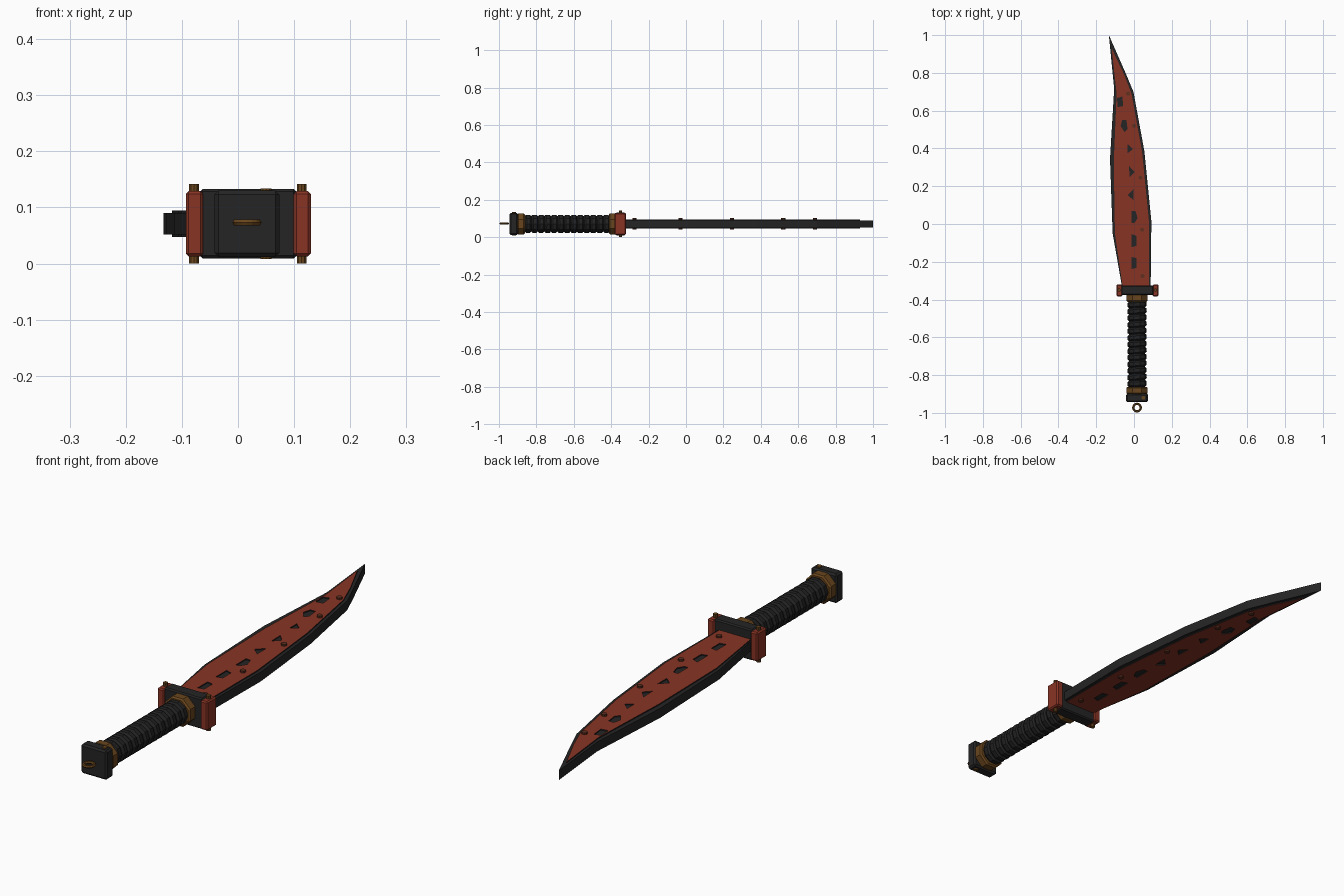
import bpy, bmesh, math
from mathutils import Matrix, Vector

if "Cube" in bpy.data.objects:
    bpy.data.objects.remove(bpy.data.objects["Cube"])

CX, CZ = 0.016, 0.071      # handle axis


def material(name, col):
    m = bpy.data.materials.new(name)
    m.diffuse_color = (*col, 1)
    m.use_nodes = True
    m.node_tree.nodes["Principled BSDF"].inputs["Base Color"].default_value = m.diffuse_color
    return m


RED = material("rust red", (0.25, 0.034, 0.018))
DARK = material("charcoal", (0.018, 0.018, 0.018))
GRIP = material("grip black", (0.016, 0.016, 0.017))
BRASS = material("dark brass", (0.14, 0.06, 0.012))
RIVET = material("rivet brown", (0.11, 0.03, 0.014))


def finish(bm, name, *mats):
    me = bpy.data.meshes.new(name)
    bmesh.ops.recalc_face_normals(bm, faces=bm.faces[:])
    bm.to_mesh(me)
    bm.free()
    ob = bpy.data.objects.new(name, me)
    bpy.context.collection.objects.link(ob)
    for m in mats:
        me.materials.append(m)
    return ob


def box(name, lo, hi, mat, bevel=0.005):
    bm = bmesh.new()
    lo, hi = Vector(lo), Vector(hi)
    bmesh.ops.create_cube(bm, size=1, matrix=Matrix.Translation((lo + hi) / 2)
                          @ Matrix.Diagonal((*(hi - lo), 1)))
    bmesh.ops.bevel(bm, geom=bm.edges[:], offset=bevel, segments=1, affect='EDGES')
    return finish(bm, name, mat)


def drum(name, y0, y1, r, sides, mat, bevel=0.006, tilt=0.0):
    """Prism around the handle axis with chamfered rims."""
    bm = bmesh.new()
    mtx = (Matrix.Translation((CX, (y0 + y1) / 2, CZ)) @ Matrix.Rotation(tilt, 4, 'Z')
           @ Matrix.Rotation(math.pi / 2, 4, 'X') @ Matrix.Rotation(math.pi / sides, 4, 'Z'))
    bmesh.ops.create_cone(bm, cap_ends=True, segments=sides, radius1=r, radius2=r,
                          depth=y1 - y0, matrix=mtx)
    rims = [e for e in bm.edges if any(len(f.verts) > 4 for f in e.link_faces)]
    bmesh.ops.bevel(bm, geom=rims, offset=bevel, segments=1, affect='EDGES')
    return finish(bm, name, mat)


def pin(name, x, y, r, half, mat):
    """Rivet running right through the knife along z."""
    bm = bmesh.new()
    bmesh.ops.create_cone(bm, cap_ends=True, segments=10, radius1=r, radius2=r,
                          depth=2 * half, matrix=Matrix.Translation((x, y, CZ)))
    return finish(bm, name, mat)


def slab(name, loops, z, half, mats):
    """Flat plate from an outline plus hole loops; walls take the second material."""
    cu = bpy.data.curves.new(name, 'CURVE')
    cu.dimensions, cu.fill_mode, cu.extrude = '2D', 'BOTH', half
    for pts in loops:
        sp = cu.splines.new('POLY')
        sp.points.add(len(pts) - 1)
        for p, (x, y) in zip(sp.points, pts):
            p.co = (x, y, 0, 1)
        sp.use_cyclic_u = True
    tmp = bpy.data.objects.new(name + "_curve", cu)
    bpy.context.collection.objects.link(tmp)
    bpy.context.view_layer.update()
    me = bpy.data.meshes.new_from_object(tmp.evaluated_get(bpy.context.evaluated_depsgraph_get()))
    bpy.data.objects.remove(tmp)
    bm = bmesh.new()
    bm.from_mesh(me)
    bmesh.ops.remove_doubles(bm, verts=bm.verts[:], dist=1e-5)
    bmesh.ops.translate(bm, verts=bm.verts[:], vec=(0, 0, z))
    bm.normal_update()
    for f in bm.faces:
        f.material_index = 0 if abs(f.normal.z) > 0.5 else len(mats) - 1
        f.smooth = False
    return finish(bm, name, *mats)


# Blade core: dark, its rim forms the cutting edge and spine
core = [(-0.133, 1.0), (-0.045, 0.80), (-0.003, 0.70), (0.055, 0.385), (0.092, 0.015),
        (0.088, -0.34), (-0.062, -0.34), (-0.113, -0.05), (-0.127, 0.345), (-0.105, 0.715)]
slab("blade_core", [core], CZ, 0.019, [DARK])

# Red blade plates on both faces, pierced by windows that show the core
plate = [(-0.118, 0.93), (-0.052, 0.79), (-0.013, 0.69), (0.043, 0.38), (0.079, 0.015),
         (0.079, -0.33), (-0.060, -0.33), (-0.101, -0.05), (-0.107, 0.33), (-0.092, 0.69)]
windows = [
    [(-0.089, 0.667), (-0.062, 0.675), (-0.057, 0.624), (-0.088, 0.619)],
    [(-0.063, 0.55), (-0.04, 0.55), (-0.034, 0.503), (-0.05, 0.487), (-0.071, 0.518)],
    [(-0.034, 0.423), (-0.005, 0.397), (-0.034, 0.375)],
    [(-0.026, 0.307), (0.003, 0.275), (-0.024, 0.248)],
    [(-0.003, 0.185), (-0.003, 0.127), (-0.034, 0.153)],
    [(-0.013, 0.069), (0.008, 0.069), (0.019, 0.032), (0.003, 0.005), (-0.013, 0.005)],
    [(-0.013, -0.053), (0.013, -0.063), (0.013, -0.116), (-0.013, -0.122)],
    [(-0.013, -0.175), (0.013, -0.18), (0.013, -0.233), (-0.013, -0.238)]]
for side, s in (("upper", 1), ("lower", -1)):
    slab(side + "_blade_plate", [plate] + windows, CZ + s * 0.0205, 0.003, [RED, DARK])

# Blade rivets
for i, (x, y) in enumerate([(0.045, -0.275), (0.043, -0.03), (0.034, 0.245),
                            (0.0, 0.52), (-0.031, 0.69)]):
    pin(f"blade_rivet_{i + 1}", x, y, 0.011, 0.031, RIVET)

# Guard with red end caps and brass pins
box("guard_bar", (-0.068, -0.375, 0.009), (0.104, -0.325, 0.133), DARK)
for name, a, b in (("left", -0.093, -0.062), ("right", 0.099, 0.130)):
    box(name + "_guard_cap", (a, -0.383, 0.013), (b, -0.32, 0.129), RED)
    pin(name + "_guard_pin", (a + b) / 2 - 0.001, -0.35, 0.009, 0.071, BRASS)

# Handle: core, tilted wraps, brass collars
drum("grip_core", -0.88, -0.38, 0.043, 10, GRIP)
N, y0, y1 = 13, -0.862, -0.408
step = (y1 - y0) / N
for i in range(N):
    y = y0 + i * step
    drum(f"grip_wrap_{i + 1}", y, y + step * 0.98, 0.051, 10, GRIP, 0.008,
         0.1 if i % 2 else 0.06)
drum("front_collar", -0.412, -0.37, 0.061, 8, BRASS)
drum("rear_collar", -0.902, -0.862, 0.061, 8, BRASS)

# Pommel block with pin and lanyard ring
box("pommel", (-0.042, -0.943, 0.012), (0.074, -0.898, 0.130), DARK, 0.007)
pin("pommel_pin", 0.05, -0.92, 0.01, 0.063, BRASS)
bm = bmesh.new()
R, r, SEG = 0.02, 0.006, 16
grid = [[bm.verts.new((CX + (R + r * math.cos(b)) * math.cos(a),
                       -0.972 + (R + r * math.cos(b)) * math.sin(a),
                       CZ + 0.002 + r * math.sin(b)))
         for b in (k * math.tau / 6 for k in range(6))]
        for a in (j * math.tau / SEG for j in range(SEG))]
for j in range(SEG):
    for k in range(6):
        n = grid[(j + 1) % SEG]
        bm.faces.new((grid[j][k], n[k], n[(k + 1) % 6], grid[j][(k + 1) % 6]))
finish(bm, "lanyard_ring", BRASS)
